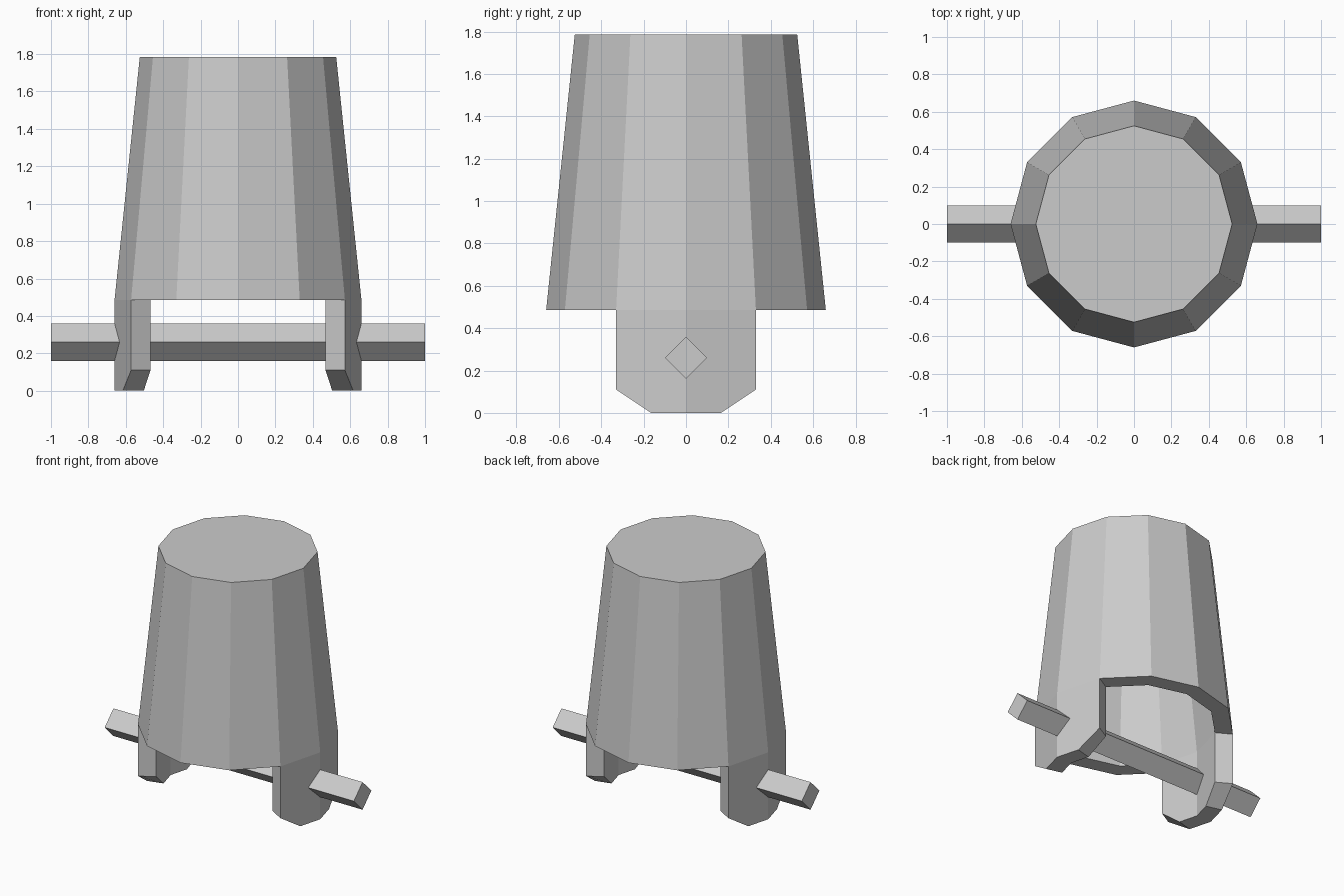
import bpy, bmesh, math
from mathutils import Vector, Matrix

if "Cube" in bpy.data.objects:
    bpy.data.objects.remove(bpy.data.objects["Cube"])

SIDES = 12
RIM_Z, TOP_Z = 0.485, 1.785
R_OUT, R_IN = 0.66, 0.54
R_TOP, R_TOP_IN, TOP_IN_Z = 0.525, 0.405, 1.665


def pt(i, r, z):
    a = math.tau * i / SIDES
    return Vector((r * math.cos(a), r * math.sin(a), z))


def finish(bm, name):
    bmesh.ops.remove_doubles(bm, verts=bm.verts, dist=1e-4)
    bmesh.ops.recalc_face_normals(bm, faces=bm.faces)
    mesh = bpy.data.meshes.new(name)
    bm.to_mesh(mesh)
    bm.free()
    obj = bpy.data.objects.new(name, mesh)
    bpy.context.collection.objects.link(obj)
    return obj


# Hollow tapered shell with two hanging lugs
bm = bmesh.new()


def face(points):
    bm.faces.new([bm.verts.new(p) for p in points])


profile = [(R_OUT, RIM_Z), (R_TOP, TOP_Z)]
inner = [(R_TOP_IN, TOP_IN_Z), (R_IN, RIM_Z)]
lug_segments = {11: 0, 0: 0, 5: 6, 6: 6}   # segment -> centre vertex of its lug

for i in range(SIDES):
    j = i + 1
    for (r0, z0), (r1, z1) in (profile, inner):
        face([pt(i, r0, z0), pt(j, r0, z0), pt(j, r1, z1), pt(i, r1, z1)])
    if i not in lug_segments:
        face([pt(i, R_OUT, RIM_Z), pt(j, R_OUT, RIM_Z),
              pt(j, R_IN, RIM_Z), pt(i, R_IN, RIM_Z)])
        continue
    # Half lug: edge side, clipped corner, flat bottom
    c = lug_segments[i]
    e = i if j % SIDES == c else j
    outlines = []
    for r in (R_OUT, R_IN):
        mid = (pt(e, r, 0) + pt(c, r, 0)) / 2
        outlines.append([pt(e, r, RIM_Z), pt(e, r, 0.11), mid,
                         pt(c, r, 0), pt(c, r, RIM_Z)])
        face(outlines[-1])
    a, b = outlines
    for k in range(3):
        face([a[k], a[k + 1], b[k + 1], b[k]])

# Flat top and inner ceiling
for r, z in (profile[1], inner[0]):
    face([pt(i, r, z) for i in range(SIDES)])
finish(bm, "shell_body")

# Diamond-section cross bar through the lugs
bm = bmesh.new()
bmesh.ops.create_cone(bm, cap_ends=True, segments=4, radius1=0.1, radius2=0.1,
                      depth=2.0,
                      matrix=Matrix.Translation((0, 0, 0.26)) @ Matrix.Rotation(math.pi / 2, 4, 'Y'))
finish(bm, "cross_bar")
